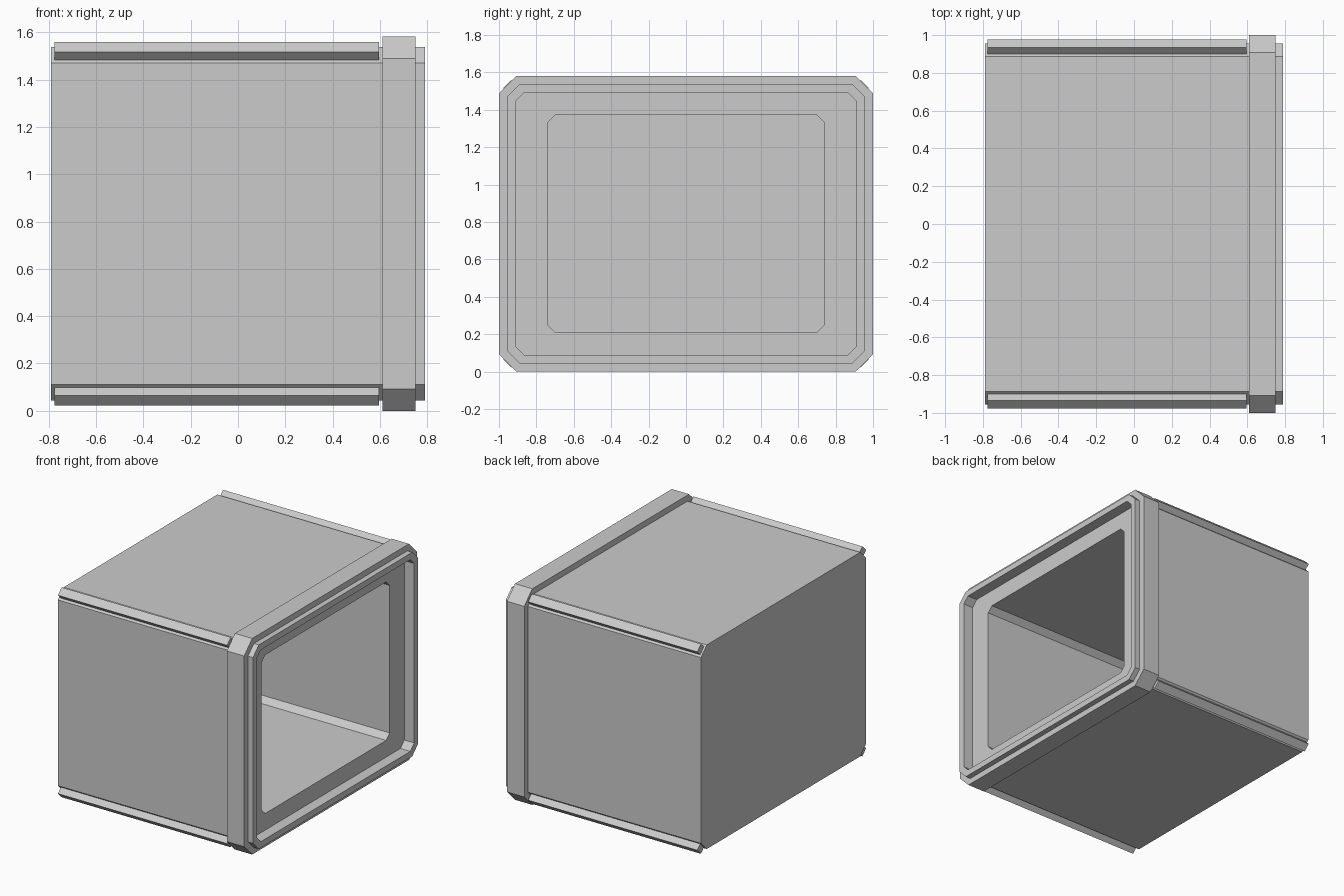
import bpy, bmesh
from math import radians
from mathutils import Matrix

if "Cube" in bpy.data.objects:
    bpy.data.objects.remove(bpy.data.objects["Cube"])

CZ = 0.791  # height of the central axis


def section(bm, x, hy, hz, c):
    """Chamfered rectangle of vertices in the plane x."""
    corner = [(hy, hz - c), (hy - c, hz)]
    pts = corner + [(-y, z) for y, z in corner[::-1]]
    pts += [(-y, -z) for y, z in pts]
    return [bm.verts.new((x, y, CZ + z)) for y, z in pts]


def finish(bm, name):
    bmesh.ops.recalc_face_normals(bm, faces=bm.faces)
    me = bpy.data.meshes.new(name)
    bm.to_mesh(me)
    bm.free()
    ob = bpy.data.objects.new(name, me)
    bpy.context.collection.objects.link(ob)
    return ob


def loft(name, sections, closed=False):
    """Skin a row of sections; cap the ends, or join them into a ring."""
    bm = bmesh.new()
    rings = [section(bm, *s) for s in sections]
    pairs = list(zip(rings, rings[1:]))
    if closed:
        pairs.append((rings[-1], rings[0]))
    else:
        bm.faces.new(rings[0])
        bm.faces.new(rings[-1])
    for a, b in pairs:
        for i in range(8):
            j = (i + 1) % 8
            bm.faces.new((a[i], a[j], b[j], b[i]))
    return finish(bm, name)


# Hollow body: outer shell, front rim, recess step, cavity
outer = (0.955, 0.747, 0.067)
rim = (0.91, 0.702, 0.045)
opening = (0.74, 0.58, 0.04)
loft("body", [(-0.79, *outer), (0.79, *outer), (0.79, *rim),
              (0.71, *rim), (0.71, *opening), (-0.65, *opening)])

# Raised collar around the front end
collar = (1.0, 0.791, 0.093)
seat = (0.945, 0.737, 0.062)
loft("collar", [(0.61, *collar), (0.75, *collar), (0.75, *seat), (0.61, *seat)], closed=True)

# Square bars standing on the four chamfered long edges
for side, y in (("left", 1), ("right", -1)):
    for level, z in (("upper", 1), ("lower", -1)):
        bm = bmesh.new()
        place = (Matrix.Translation((-0.09, y * 0.934, CZ + z * 0.726))
                 @ Matrix.Rotation(radians(45 * y * z), 4, 'X')
                 @ Matrix.Diagonal((1.37, 0.06, 0.06, 1)))
        # thickness runs along the rotated axis pointing out of the chamfer
        bmesh.ops.create_cube(bm, size=1, matrix=place)
        finish(bm, f"{level}_{side}_edge_bar")
